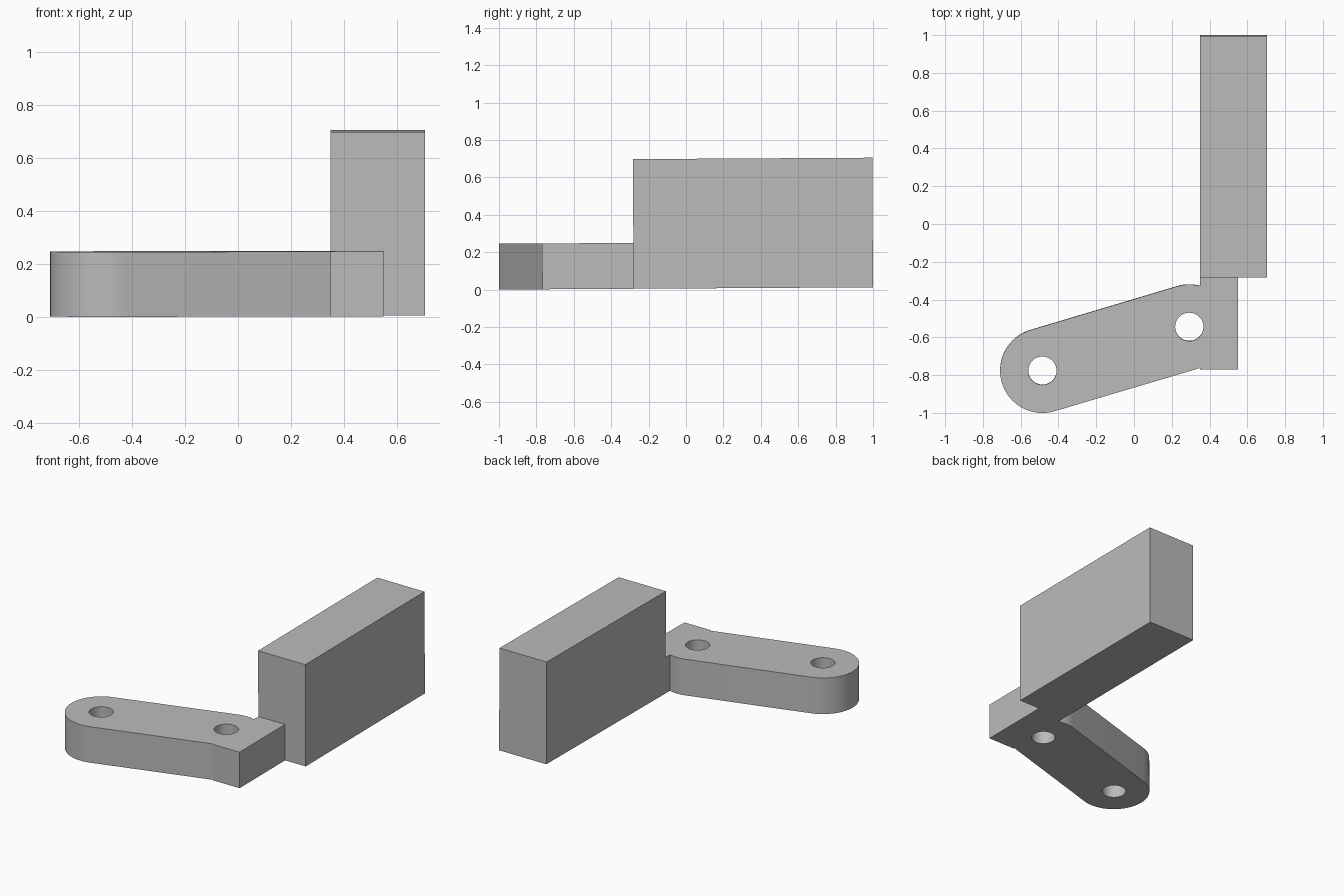
import bpy, bmesh
from math import atan2, cos, sin, pi, radians
from mathutils import Matrix

cube = bpy.data.objects.get("Cube")
if cube:
    bpy.data.objects.remove(cube, do_unlink=True)

TILT = Matrix.Translation((0, 0, 0.006)) @ Matrix.Rotation(0.006, 4, 'X')

grey = bpy.data.materials.new("plain_grey")
grey.use_nodes = True
colour = (0.5, 0.5, 0.5, 1)
grey.diffuse_color = colour
grey.node_tree.nodes["Principled BSDF"].inputs["Base Color"].default_value = colour


def arc(centre, radius, start, end, steps):
    angles = [start + (end - start) * i / steps for i in range(steps + 1)]
    return [(centre[0] + radius * cos(a), centre[1] + radius * sin(a)) for a in angles]


def extrude_outlines(name, outlines, height):
    """Solid from a closed outline; further outlines become through holes."""
    curve = bpy.data.curves.new(name + "_profile", 'CURVE')
    curve.dimensions = '2D'
    curve.fill_mode = 'BOTH'
    curve.extrude = height / 2
    for points in outlines:
        spline = curve.splines.new('POLY')
        spline.points.add(len(points) - 1)
        for p, (x, y) in zip(spline.points, points):
            p.co = (x, y, 0, 1)
        spline.use_cyclic_u = True
    temp = bpy.data.objects.new(name + "_profile", curve)
    mesh = bpy.data.meshes.new_from_object(temp)
    bpy.data.objects.remove(temp)
    bpy.data.curves.remove(curve)

    bm = bmesh.new()
    bm.from_mesh(mesh)
    bmesh.ops.remove_doubles(bm, verts=bm.verts, dist=0.0001)
    bmesh.ops.recalc_face_normals(bm, faces=bm.faces)
    bm.transform(TILT @ Matrix.Translation((0, 0, height / 2)))
    bm.to_mesh(mesh)
    bm.free()
    mesh.name = name
    mesh.materials.clear()
    mesh.materials.append(grey)
    obj = bpy.data.objects.new(name, mesh)
    bpy.context.collection.objects.link(obj)
    bpy.ops.object.select_all(action='DESELECT')
    obj.select_set(True)
    bpy.context.view_layer.objects.active = obj
    bpy.ops.object.shade_smooth_by_angle(angle=radians(30))
    return obj


# Link arm: rounded end, slanted sides and a square tab, with two pin holes
outer_pin, inner_pin, radius = (-0.485, -0.775), (0.293, -0.543), 0.224
slant = atan2(inner_pin[1] - outer_pin[1], inner_pin[0] - outer_pin[0])
outline = arc(outer_pin, radius, slant + pi / 2, slant + 3 * pi / 2, 32)
outline += [(0.35, -0.761), (0.35, -0.768), (0.55, -0.768), (0.55, -0.27), (0.35, -0.27)]
outline += arc(inner_pin, radius, radians(75), slant + pi / 2, 8)
# Keep the notch beside the tab square
outline.insert(-9, (0.35, outline[-9][1]))
holes = [arc(pin, 0.075, 0, 2 * pi, 32)[:-1] for pin in (outer_pin, inner_pin)]
extrude_outlines("link_arm", [outline] + holes, 0.245)

# Tall block behind the tab
block = [(0.35, -0.28), (0.705, -0.28), (0.705, 1.0), (0.35, 1.0)]
extrude_outlines("tall_block", [block], 0.693)
